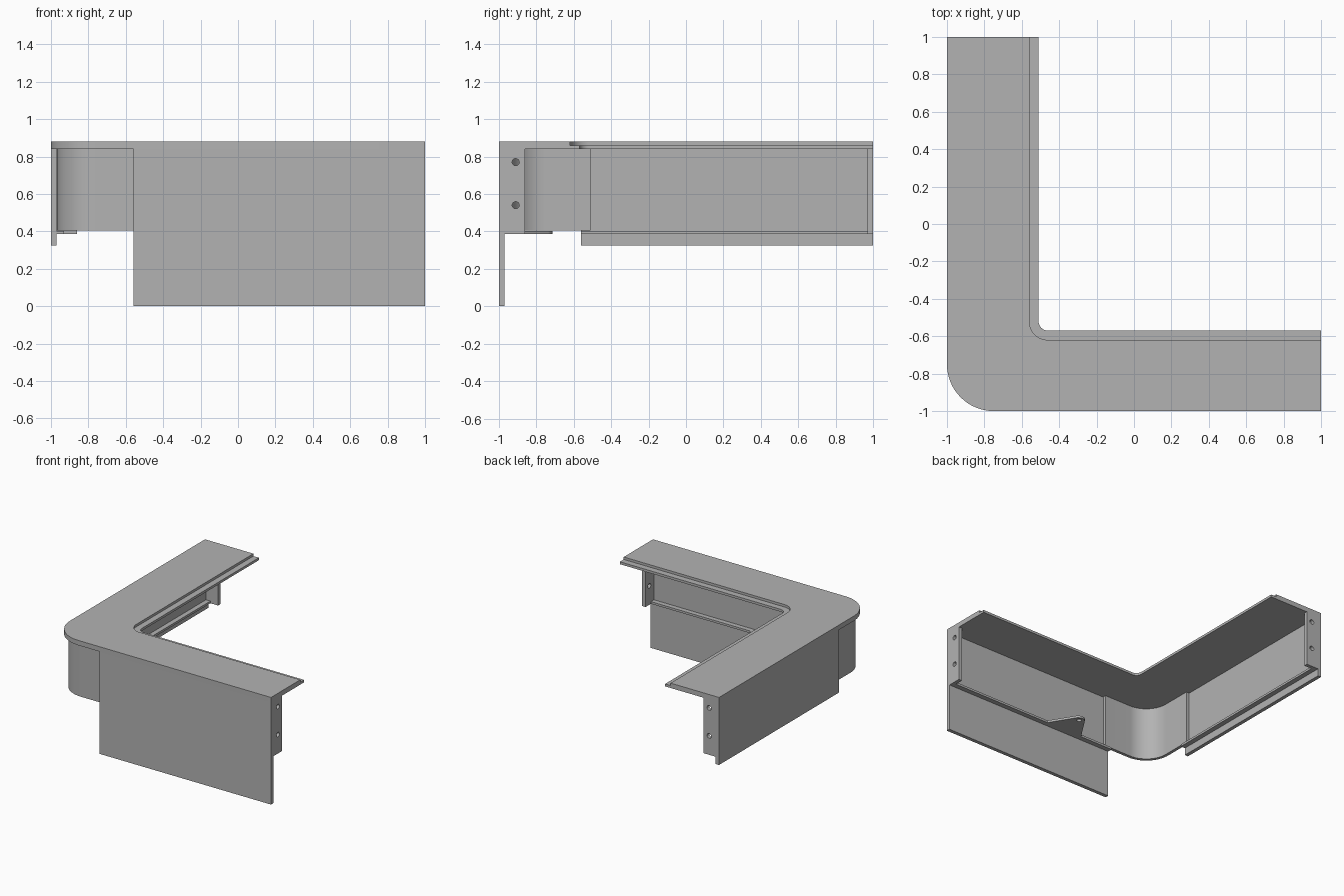
import bpy, bmesh, math
from mathutils import Vector, Matrix

cube = bpy.data.objects.get("Cube")
if cube:
    bpy.data.objects.remove(cube, do_unlink=True)

# One plain grey for the whole body
grey = bpy.data.materials.new("plain_grey")
GREY = (0.45, 0.45, 0.45, 1)
grey.use_nodes = True
grey.diffuse_color = GREY
grey.node_tree.nodes["Principled BSDF"].inputs["Base Color"].default_value = GREY

SEGMENTS = 16
SWAP = Matrix(((0, 1, 0, 0), (1, 0, 0, 0), (0, 0, 1, 0), (0, 0, 0, 1)))


def outline(corners):
    """Closed 2D outline from (x, y, radius) corners, rounding where radius > 0."""
    points = []
    for i, (x, y, r) in enumerate(corners):
        p = Vector((x, y))
        if r == 0:
            points.append(p)
            continue
        before = (Vector(corners[i - 1][:2]) - p).normalized()
        after = (Vector(corners[(i + 1) % len(corners)][:2]) - p).normalized()
        reach = r / math.tan(before.angle(after) / 2)
        centre = p + (before + after).normalized() * math.hypot(r, reach)
        a, b = p + before * reach - centre, p + after * reach - centre
        turn = b.angle_signed(a)
        for k in range(SEGMENTS + 1):
            t = turn * k / SEGMENTS
            c, s = math.cos(t), math.sin(t)
            points.append(centre + Vector((a.x * c - a.y * s, a.x * s + a.y * c)))
    return points


def loft(name, rings, matrix=None):
    """Solid through (outline, height) rings, capped at both ends."""
    bm = bmesh.new()
    loops = [[bm.verts.new((p.x, p.y, z)) for p in ring] for ring, z in rings]
    n = len(loops[0])
    for low, high in zip(loops, loops[1:]):
        for i in range(n):
            j = (i + 1) % n
            bm.faces.new((low[i], low[j], high[j], high[i]))
    bm.faces.new(loops[0][::-1])
    bm.faces.new(loops[-1])
    if matrix:
        bm.transform(matrix)
    bmesh.ops.recalc_face_normals(bm, faces=bm.faces)
    mesh = bpy.data.meshes.new(name)
    bm.to_mesh(mesh)
    bm.free()
    mesh.materials.append(grey)
    obj = bpy.data.objects.new(name, mesh)
    bpy.context.collection.objects.link(obj)
    return obj


def box(name, x0, x1, y0, y1, z0, z1, matrix=None):
    ring = outline([(x0, y0, 0), (x1, y0, 0), (x1, y1, 0), (x0, y1, 0)])
    return loft(name, [(ring, z0), (ring, z1)], matrix)


def drill(obj, location, radius, axis):
    """Cut a round hole through the object along the given axis."""
    bm = bmesh.new()
    bmesh.ops.create_cone(bm, cap_ends=True, segments=24, radius1=radius,
                          radius2=radius, depth=0.2)
    mesh = bpy.data.meshes.new("hole_cutter")
    bm.to_mesh(mesh)
    bm.free()
    mesh.materials.append(grey)
    cutter = bpy.data.objects.new("hole_cutter", mesh)
    cutter.hide_render = True
    bpy.context.collection.objects.link(cutter)
    cutter.location = location
    cutter.rotation_euler = Vector(axis).to_track_quat('Z', 'Y').to_euler()
    mod = obj.modifiers.new("hole", 'BOOLEAN')
    mod.operation = 'DIFFERENCE'
    mod.solver = 'EXACT'
    mod.object = cutter
    graph = bpy.context.evaluated_depsgraph_get()
    graph.update()
    baked = bpy.data.meshes.new_from_object(obj.evaluated_get(graph))
    obj.modifiers.clear()
    obj.data = baked
    bpy.data.objects.remove(cutter, do_unlink=True)


def smooth(obj):
    bpy.ops.object.select_all(action='DESELECT')
    obj.select_set(True)
    bpy.context.view_layer.objects.active = obj
    bpy.ops.object.shade_smooth_by_angle(angle=math.radians(30))


# L-shaped top with a rounded outer corner and a stepped lip along the inside
def top_outline(x, y, r):
    return outline([(-1, -1, 0.25), (1, -1, 0), (1, y, 0),
                    (x, y, r), (x, 1, 0), (-1, 1, 0)])


lip, upper = top_outline(-0.51, -0.57, 0.05), top_outline(-0.56, -0.62, 0.1)
top = loft("top_plate", [(lip, 0.84), (lip, 0.86), (upper, 0.86), (upper, 0.88)])
smooth(top)

# Curved corner wall, overlapping the inner faces of both panels
OUT, IN, END = -0.967, -0.942, -0.51
wall_ring = outline([(OUT, OUT, 0.215), (END, OUT, 0), (END, IN, 0),
                     (IN, IN, 0.19), (IN, END, 0), (OUT, END, 0)])
smooth(loft("corner_wall", [(wall_ring, 0.405), (wall_ring, 0.84)]))

# Each arm has an outer panel, a bottom ledge and a drilled end flange
for side, bottom, matrix in (("front", 0.0, None), ("side", 0.325, SWAP)):
    box(side + "_panel", -0.56, 1, -1, -0.97, bottom, 0.84, matrix)
    box(side + "_ledge", -0.56, 0.97, -0.97, -0.93, 0.385, 0.403, matrix)
    flange = box(side + "_end_flange", 0.97, 1, -0.97, -0.86, 0.385, 0.84, matrix)
    for z in (0.54, 0.77):
        spot, axis = Vector((0.985, -0.91, z)), Vector((1, 0, 0))
        if matrix:
            spot, axis = matrix @ spot, matrix @ axis
        drill(flange, spot, 0.019, axis)
    smooth(flange)

# Triangular fixing tab on the front ledge
tab_ring = outline([(0.07, -0.93, 0), (-0.26, -0.93, 0), (-0.09, -0.67, 0.05)])
tab = loft("fixing_tab", [(tab_ring, 0.385), (tab_ring, 0.403)])
drill(tab, Vector((-0.09, -0.75, 0.394)), 0.019, (0, 0, 1))
smooth(tab)
